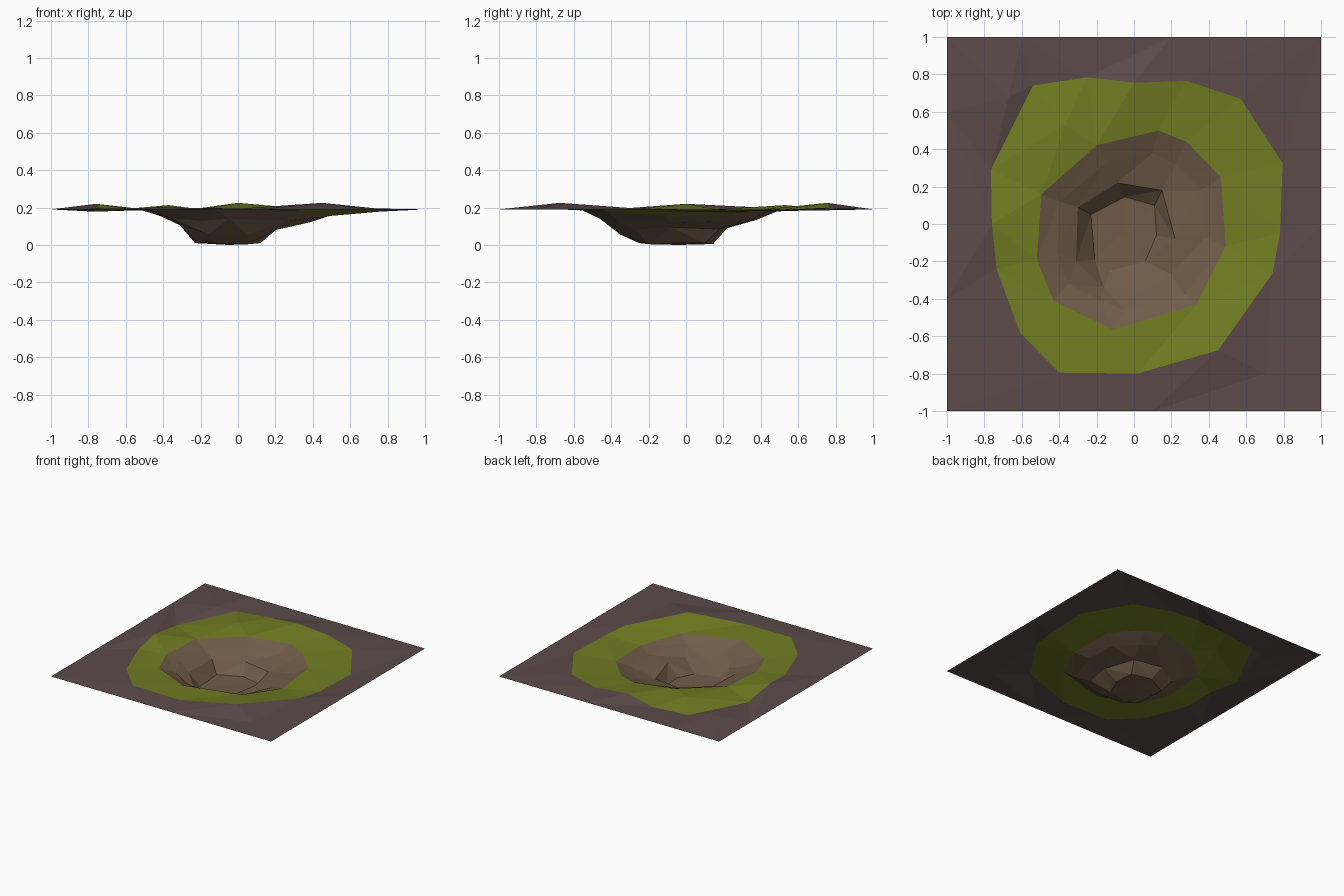
import bpy
from mathutils import Vector
from mathutils.geometry import delaunay_2d_cdt


def material(name, rgb):
    m = bpy.data.materials.new(name)
    m.diffuse_color = (*rgb, 1)
    return m


mats = [material("purple brown earth", (0.105, 0.070, 0.068)),
        material("moss green", (0.165, 0.205, 0.016)),
        material("pit brown", (0.160, 0.107, 0.066))]

# Nested outlines (x, y, z), from the square border down to the pit floor
border = [(-1, -1, .19), (.1, -1, .19), (1, -1, .19), (1, 0, .19), (1, 1, .19), (.8, 1, .19),
          (.2, 1, .19), (-.6, 1, .19), (-1, 1, .19), (-1, .6, .19), (-1, -.4, .19)]
moss = [(-.54, .74, .185), (-.25, .785, .19), (0, .755, .225), (.28, .765, .2), (.57, .67, .195),
        (.795, .325, .18), (.78, -.05, .18), (.74, -.265, .195), (.45, -.675, .225),
        (.02, -.8, .195), (-.4, -.795, .2), (-.61, -.58, .195), (-.735, -.24, .195),
        (-.76, 0, .22), (-.765, .29, .178)]
rim = [(-.2, .42, .19), (.13, .5, .185), (.28, .44, .175), (.465, .25, .17), (.49, -.12, .155),
       (.335, -.43, .18), (-.115, -.565, .19), (-.43, -.41, .185), (-.52, -.19, .188),
       (-.495, .16, .19)]
slope = [(-.14, .33, .145), (.1, .38, .135), (.22, .32, .125), (.36, .18, .125), (.38, -.07, .12),
         (.27, -.37, .13), (-.05, -.46, .14), (-.18, -.41, .13), (-.35, -.32, .14),
         (-.41, -.16, .152), (-.4, .12, .15)]
ledge = [(-.09, .22, .09), (.15, .18, .085), (.22, -.08, .095), (.2, -.27, .08), (.05, -.35, .055),
         (-.16, -.34, .055), (-.31, -.2, .105), (-.3, .09, .105)]
floor = [(-.05, .145, .005), (.11, .1, .01), (.12, -.06, .01), (.06, -.2, .004), (-.13, -.25, .01),
         (-.21, -.19, .01), (-.23, .05, .01)]
# Loose bumps and the floor centre
bumps = [(-.67, .68, .21), (-.37, .53, .213), (.7, -.8, .19), (-.05, -.04, 0)]

points, loops = [], []
for ring in (border, moss, rim, slope, ledge, floor):
    # Keep every outline counter-clockwise
    area = sum(a[0] * b[1] - b[0] * a[1] for a, b in zip(ring, ring[1:] + ring[:1]))
    if area < 0:
        ring = ring[::-1]
    loops.append(list(range(len(points), len(points) + len(ring))))
    points += ring
points += bumps

# Triangulate the ground between the outlines, then lift it to height
flat, _, tris, source, _, inside = delaunay_2d_cdt(
    [Vector(p[:2]) for p in points], [], loops, 0, 1e-5)
verts = [(v.x, v.y, points[s[0]][2] if s else .19) for v, s in zip(flat, source)]

mesh = bpy.data.meshes.new("crater_ground")
mesh.from_pydata(verts, [], tris)
for m in mats:
    mesh.materials.append(m)
# Colour by the innermost outline around each face
for poly, ids in zip(mesh.polygons, inside):
    poly.material_index = min(max(ids, default=0), 2)
bpy.context.collection.objects.link(bpy.data.objects.new("crater_ground", mesh))
